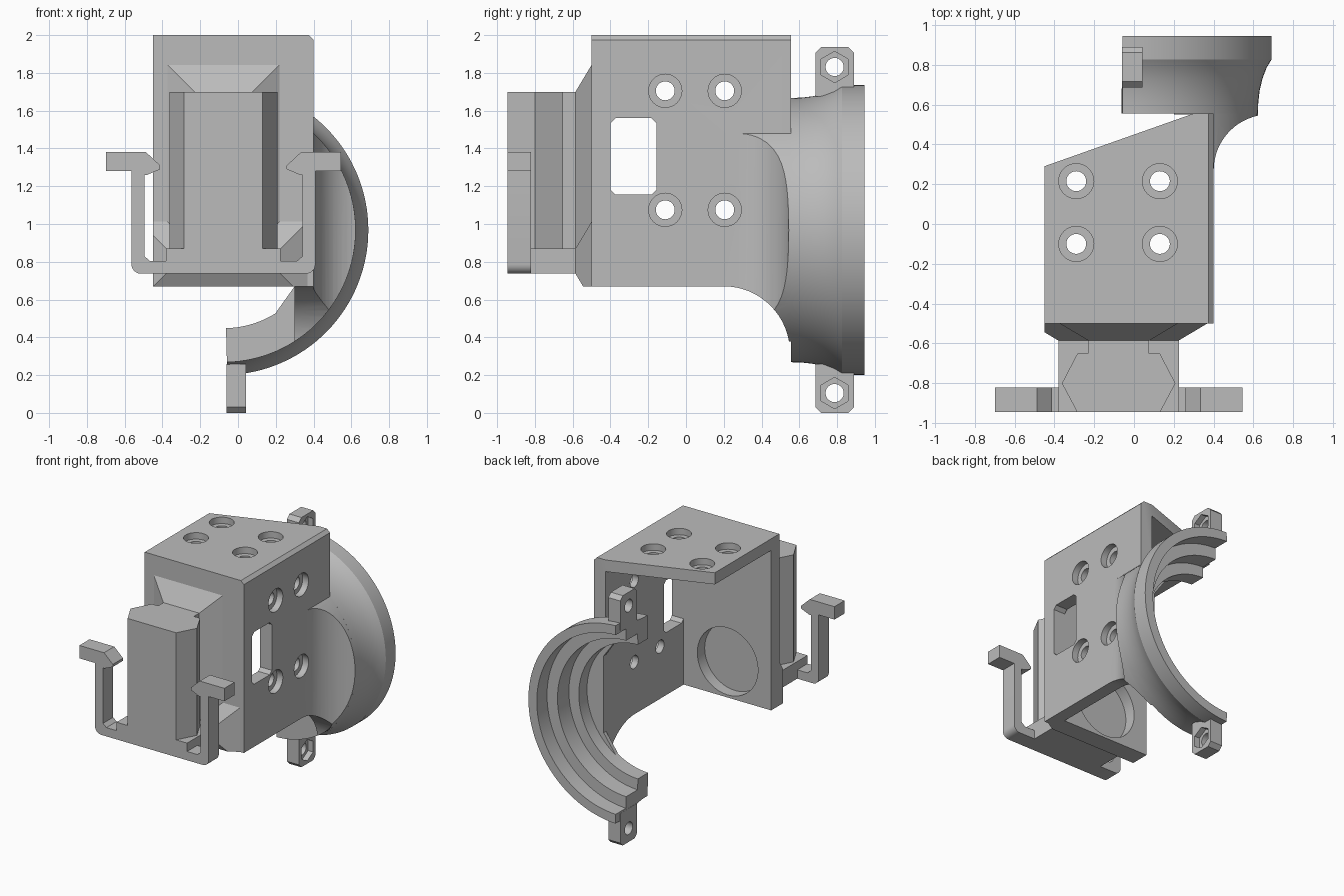
import bpy, bmesh, math
from mathutils import Vector

if "Cube" in bpy.data.objects:
    bpy.data.objects.remove(bpy.data.objects["Cube"])

grey = bpy.data.materials.new("plain grey")
grey.use_nodes = True
colour = (0.5, 0.5, 0.5, 1)
grey.diffuse_color = colour
grey.node_tree.nodes["Principled BSDF"].inputs["Base Color"].default_value = colour

CX, CZ = -0.077, 0.968          # ring axis
parts = []


def finish(name, bm):
    bmesh.ops.recalc_face_normals(bm, faces=bm.faces)
    mesh = bpy.data.meshes.new(name)
    bm.to_mesh(mesh)
    bm.free()
    mesh.materials.append(grey)
    ob = bpy.data.objects.new(name, mesh)
    bpy.context.collection.objects.link(ob)
    parts.append(ob)
    return ob


def place(axis, p, d):
    if axis == "x":
        return Vector((d, p[0], p[1]))
    return Vector((p[0], d, p[1])) if axis == "y" else Vector((p[0], p[1], d))


def loft(name, axis, first, a, second, b):
    bm = bmesh.new()
    lo = [bm.verts.new(place(axis, p, a)) for p in first]
    hi = [bm.verts.new(place(axis, p, b)) for p in second]
    bm.faces.new(lo)
    bm.faces.new(hi)
    for i in range(len(lo)):
        j = (i + 1) % len(lo)
        bm.faces.new((lo[i], lo[j], hi[j], hi[i]))
    return finish(name, bm)


def prism(name, axis, pts, a, b):
    return loft(name, axis, pts, a, pts, b)


def rect(u0, u1, v0, v1, grow=0):
    u0, u1, v0, v1 = u0 - grow, u1 + grow, v0 - grow, v1 + grow
    return [(u0, v0), (u1, v0), (u1, v1), (u0, v1)]


def chamfered(u0, u1, v0, v1, c):
    return [(u0 + c, v0), (u1 - c, v0), (u1, v0 + c), (u1, v1 - c),
            (u1 - c, v1), (u0 + c, v1), (u0, v1 - c), (u0, v0 + c)]


def arc(u, v, r, start, end, n):
    angles = [math.radians(start + (end - start) * i / n) for i in range(n + 1)]
    return [(u + r * math.cos(t), v + r * math.sin(t)) for t in angles]


def circle(u, v, r, n=32):
    return arc(u, v, r, 0, 360, n)[:-1]


def combine(ob, other, operation="DIFFERENCE"):
    mod = ob.modifiers.new(operation.title(), "BOOLEAN")
    mod.object, mod.operation, mod.solver = other, operation, "EXACT"
    bpy.context.view_layer.objects.active = ob
    bpy.ops.object.modifier_apply(modifier=mod.name)
    parts.remove(other)
    bpy.data.objects.remove(other)


def cut(ob, axis, pts, a, b):
    combine(ob, prism("cutter", axis, pts, a, b))


# Corner bracket: top plate, side wall and front wall
bracket = prism("bracket", "y", [(-0.45, 0.67), (0.4, 0.67), (0.4, 1.975),
                                 (0.375, 2), (-0.45, 2)], -0.5, 0.555)
cut(bracket, "z", rect(-0.6, 0.3, -0.4, 0.8), 0.5, 1.91)
cut(bracket, "z", [(-0.6, 0.237), (0.3, 0.555), (0.3, 0.7), (-0.6, 0.7)], 0.5, 2.2)

# Curved web that carries the wall into the ring
web = prism("web", "z", [(0.3, 0.2), (0.4, 0.2)] + arc(0.68, 0.27, 0.28, 180, 90, 16)
            + [(0.68, 0.555), (0.3, 0.555)], 0.2, 1.9)
combine(web, prism("limit", "y", circle(CX, CZ, 0.7, 96), 0, 1), "INTERSECT")
cut(web, "x", circle(0.2, 0.32, 0.35, 64), 0, 1)
combine(bracket, web, "UNION")

# Counterbored screw holes, cable window and round recess
for y in (-0.11, 0.205):
    for z in (1.075, 1.705):
        cut(bracket, "x", circle(y, z, 0.088), 0.35, 0.5)
        cut(bracket, "x", circle(y, z, 0.05), 0.2, 0.5)
for x in (-0.29, 0.13):
    for y in (-0.1, 0.215):
        cut(bracket, "z", circle(x, y, 0.088), 1.95, 2.1)
        cut(bracket, "z", circle(x, y, 0.05), 1.8, 2.1)
cut(bracket, "x", chamfered(-0.399, -0.157, 1.155, 1.56, 0.025), 0.2, 0.5)
cut(bracket, "y", circle(CX, 0.95, 0.26, 48), -0.49, -0.3)

# Flared feet joining the front block to the wall
neck = rect(-0.23, 0.077, 0.8, 1.7)
loft("neck_foot", "y", rect(-0.23, 0.077, 0.87, 1.7, 0.142), -0.5,
     rect(-0.23, 0.077, 0.87, 1.7), -0.585)
base_foot = loft("base_foot", "y", rect(-0.38, 0.225, 0.737, 0.87, 0.142), -0.5,
                 rect(-0.38, 0.225, 0.737, 0.87), -0.585)
combine(base_foot, prism("limit", "y", rect(-0.45, 1, 0.67, 2), -1, 0), "INTERSECT")

# Front block with dovetail section, base and two spring hooks
half = [(0.153, -0.585), (0.153, -0.65), (0.207, -0.65), (0.285, -0.8), (0.208, -0.945)]
dovetail = [(CX + u, v) for u, v in half] + [(CX - u, v) for u, v in reversed(half)]
block = prism("front_block", "z", dovetail, 0.85, 1.7)
combine(block, prism("base", "z", rect(-0.38, 0.225, -0.945, -0.585), 0.737, 0.87), "UNION")
hook = ([(0.36, 0.805), (0.39, 0.805), (0.419, 0.83), (0.419, 1.26), (0.405, 1.26),
         (0.335, 1.29), (0.335, 1.31), (0.41, 1.38), (0.622, 1.38), (0.622, 1.28),
         (0.487, 1.28)] + arc(0.437, 0.787, 0.05, 0, -90, 6))
clip = [(CX + u, v) for u, v in hook] + [(CX - u, v) for u, v in reversed(hook)]
combine(block, prism("clip", "y", clip, -0.945, -0.82), "UNION")

# Half ring with a flared outside and a stepped inside
profile = [(0.52, 0.555), (0.7, 0.555), (0.701, 0.61), (0.708, 0.67), (0.722, 0.73),
           (0.743, 0.785), (0.767, 0.825), (0.767, 0.945), (0.695, 0.945),
           (0.695, 0.82), (0.605, 0.82), (0.605, 0.68), (0.52, 0.68)]
bm = bmesh.new()
steps, sweep = 64, math.radians(177)
rows = []
for i in range(steps + 1):
    t = sweep * (i / steps - 0.5)
    rows.append([bm.verts.new((CX + r * math.cos(t), y, CZ + r * math.sin(t)))
                 for r, y in profile])
for a, b in zip(rows, rows[1:]):
    for i in range(len(profile)):
        j = (i + 1) % len(profile)
        bm.faces.new((a[i], a[j], b[j], b[i]))
bm.faces.new(rows[0])
bm.faces.new(rows[-1])
finish("half_ring", bm)

# Thickened patch where the wall meets the ring
prism("ring_patch", "y", [(0.2, 0.53), (0.3, 0.67), (0.3, 2 * CZ - 0.67),
                          (0.2, 2 * CZ - 0.53), (0.47, 1.3), (0.47, 0.64)], 0.55, 0.58)

# Screw tabs with hexagonal nut pockets, mirrored above and below
for name, flip in (("lower_tab", False), ("upper_tab", True)):
    def side(pts):
        return [(u, 2 * CZ - v) for u, v in pts] if flip else pts
    outline = [(0.685, 0.26), (0.685, 0.03), (0.715, 0), (0.86, 0), (0.89, 0.03), (0.89, 0.26)]
    tab = prism(name, "x", side(outline), -0.06, 0.043)
    cut(tab, "x", side(arc(0.787, 0.105, 0.083, 30, 330, 5)), 0.0, 0.1)
    cut(tab, "x", side(circle(0.787, 0.105, 0.048)), -0.1, 0.1)

# Smooth the curved faces, keep edges sharp
bpy.ops.object.select_all(action="DESELECT")
for ob in parts:
    ob.select_set(True)
bpy.context.view_layer.objects.active = parts[0]
bpy.ops.object.shade_smooth_by_angle(angle=math.radians(25))
